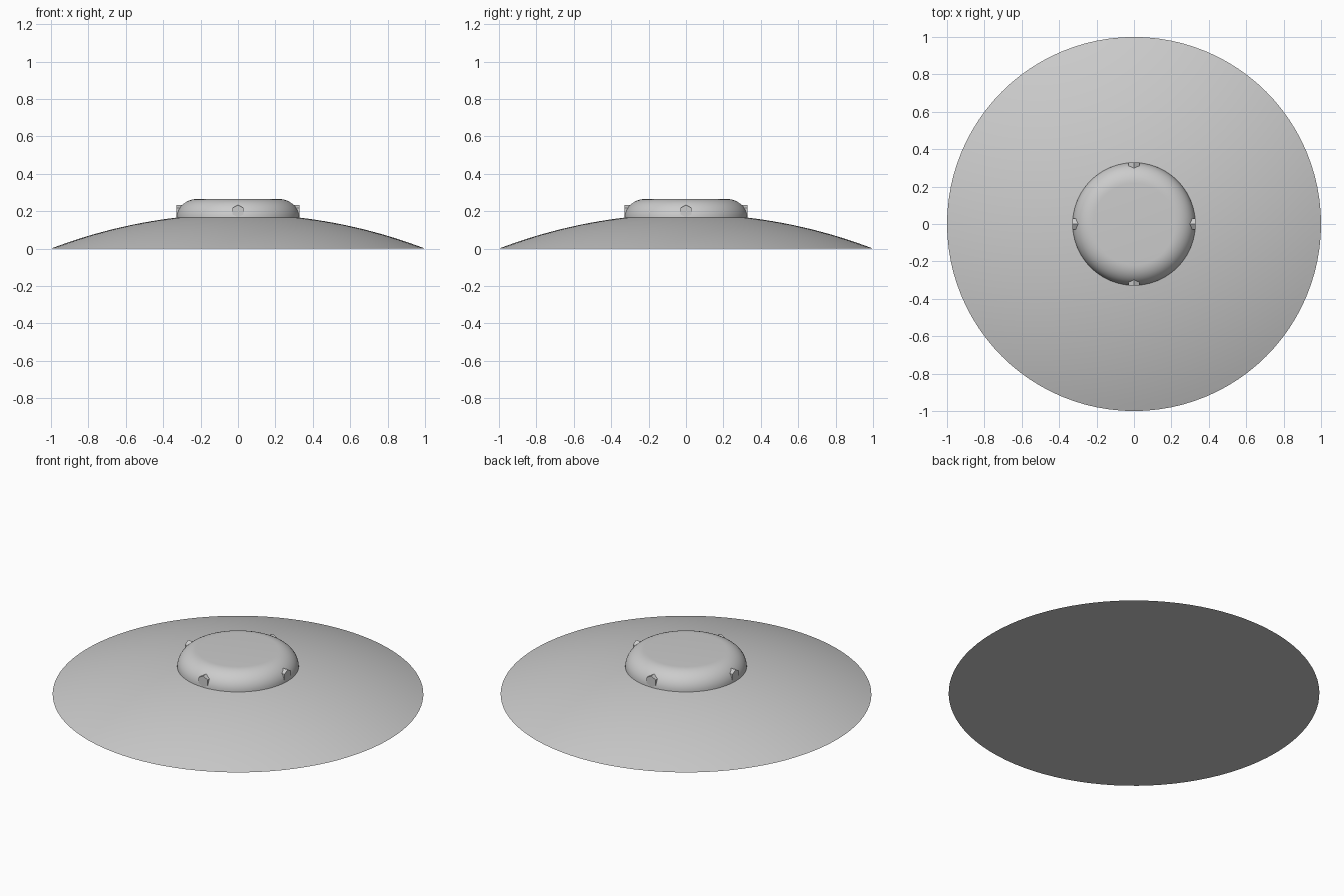
import bpy
import bmesh
import math
from mathutils import Matrix

if "Cube" in bpy.data.objects:
    bpy.data.objects.remove(bpy.data.objects["Cube"], do_unlink=True)

grey = bpy.data.materials.new("plain grey")
grey.use_nodes = True
grey.diffuse_color = (0.6, 0.6, 0.6, 1)
grey.node_tree.nodes["Principled BSDF"].inputs["Base Color"].default_value = grey.diffuse_color


def finish(name, bm):
    bmesh.ops.recalc_face_normals(bm, faces=bm.faces)
    mesh = bpy.data.meshes.new(name)
    bm.to_mesh(mesh)
    bm.free()
    mesh.materials.append(grey)
    obj = bpy.data.objects.new(name, mesh)
    bpy.context.collection.objects.link(obj)
    bpy.ops.object.select_all(action='DESELECT')
    obj.select_set(True)
    bpy.context.view_layer.objects.active = obj
    bpy.ops.object.shade_smooth_by_angle(angle=math.radians(35))
    return obj


def lathe(name, profile, steps=96):
    """Revolve a profile of (radius, height) points around z."""
    bm = bmesh.new()
    verts = [bm.verts.new((r, 0, z)) for r, z in profile]
    edges = [bm.edges.new(pair) for pair in zip(verts, verts[1:])]
    bmesh.ops.spin(bm, geom=verts + edges, cent=(0, 0, 0), axis=(0, 0, 1),
                   angle=math.tau, steps=steps)
    bmesh.ops.remove_doubles(bm, verts=bm.verts, dist=1e-4)
    return finish(name, bm)


# Shallow spherical dish, closed underneath
rise = 0.185
sphere = (1 + rise ** 2) / (2 * rise)
half = math.asin(1 / sphere)
dish = [(sphere * math.sin(half * i / 24),
         sphere * math.cos(half * i / 24) - sphere + rise) for i in range(25)]
lathe("dish", dish + [(0, 0)])

# Central hub with a rounded shoulder
hub_r, base, top, shoulder = 0.328, 0.165, 0.265, 0.11
arc = [math.pi / 2 * i / 12 for i in range(13)]
lathe("hub", [(0, base)] + [(hub_r - shoulder + shoulder * math.cos(a),
                             base + (top - base) * math.sin(a)) for a in arc] + [(0, top)])

# Four six-sided studs set into the hub shoulder
for name, turn in (("left", 0), ("back", 1), ("right", 2), ("front", 3)):
    bm = bmesh.new()
    place = (Matrix.Rotation(turn * math.pi / 2, 4, 'Z')
             @ Matrix.Translation((hub_r - 0.05, 0, 0.2))
             @ Matrix.Rotation(math.pi / 2, 4, 'Y'))
    bmesh.ops.create_cone(bm, cap_ends=True, segments=6, radius1=0.034, radius2=0.034,
                          depth=0.1, matrix=place @ Matrix.Rotation(math.pi / 2, 4, 'Z'))
    finish(name + "_stud", bm)
